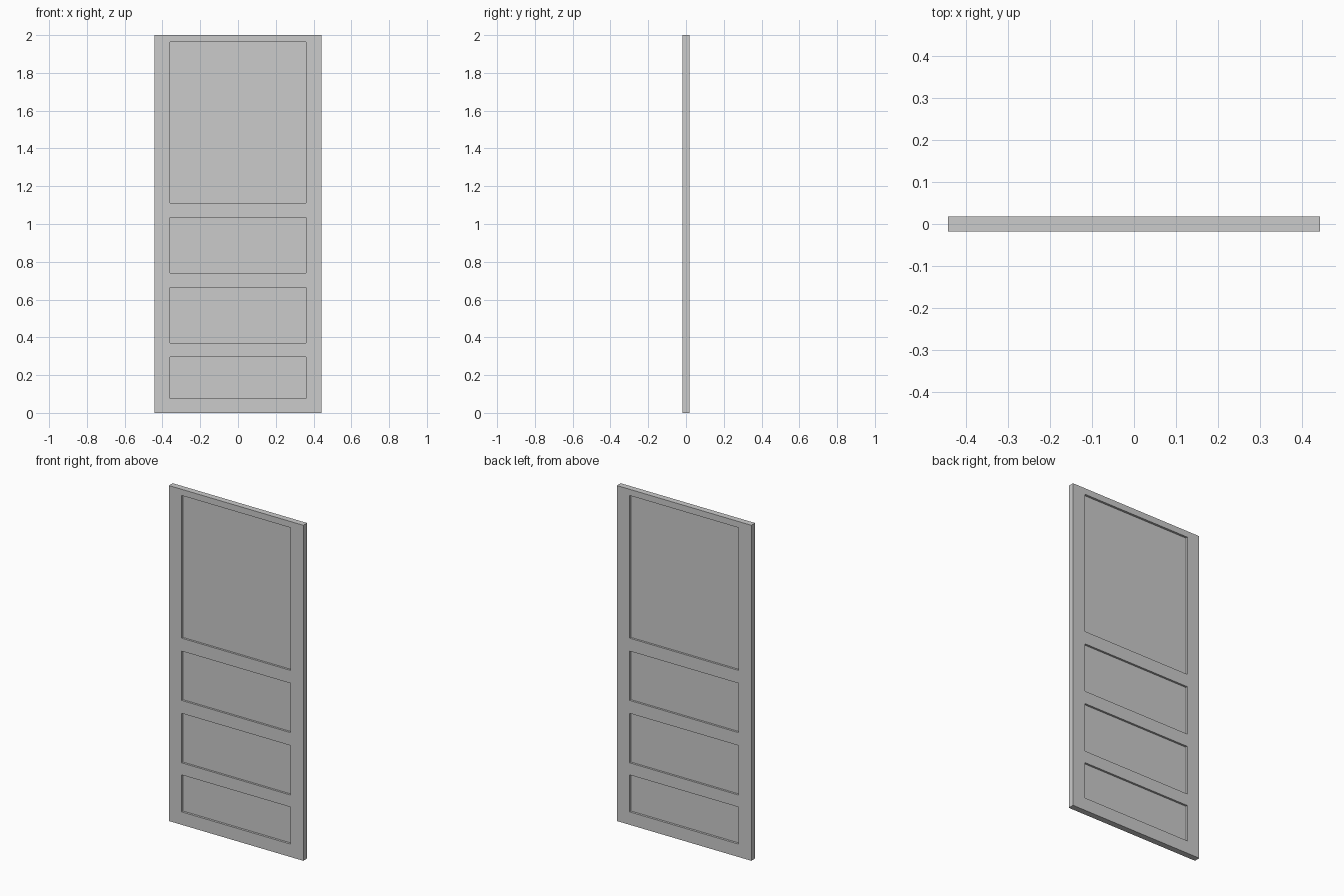
import bpy

if "Cube" in bpy.data.objects:
    bpy.data.objects.remove(bpy.data.objects["Cube"])

W, H, T = 0.443, 2.0, 0.036      # half width, height, thickness of the door
IN = 0.36                        # half width of the opening
BOTTOM, TOP = 0.077, 1.963       # opening bottom and top


def box(name, x0, x1, z0, z1, thick):
    bpy.ops.mesh.primitive_cube_add(size=1, location=((x0 + x1) / 2, 0, (z0 + z1) / 2))
    ob = bpy.context.object
    ob.name = name
    ob.scale = (x1 - x0, thick, z1 - z0)
    bpy.ops.object.transform_apply(location=False, rotation=False, scale=True)
    return ob


# outer frame: one plate outline with an opening, extruded through its thickness
outer = [(-W, 0), (W, 0), (W, H), (-W, H)]
inner = [(-IN, BOTTOM), (IN, BOTTOM), (IN, TOP), (-IN, TOP)]
verts = [(x, y, z) for y in (-T / 2, T / 2) for loop in (outer, inner) for x, z in loop]
faces = []
for i in range(4):
    j = (i + 1) % 4
    faces += [(i, j, 4 + j, 4 + i),                # front
              (8 + j, 8 + i, 12 + i, 12 + j),      # back
              (j, i, 8 + i, 8 + j),                # outer edge
              (4 + i, 4 + j, 12 + j, 12 + i)]      # opening edge
mesh = bpy.data.meshes.new("door_frame")
mesh.from_pydata(verts, [], faces)
bpy.context.collection.objects.link(bpy.data.objects.new("door_frame", mesh))

# cross rails, almost flush with the frame
rails = [(0.297, 0.369), (0.664, 0.741), (1.035, 1.112)]
for z0, z1 in rails:
    box("cross_rail", -IN, IN, z0, z1, T - 0.002)

# recessed panels between the rails
edges = [BOTTOM] + [z for r in rails for z in r] + [TOP]
for z0, z1 in zip(edges[::2], edges[1::2]):
    box("panel", -IN, IN, z0, z1, 0.010)
